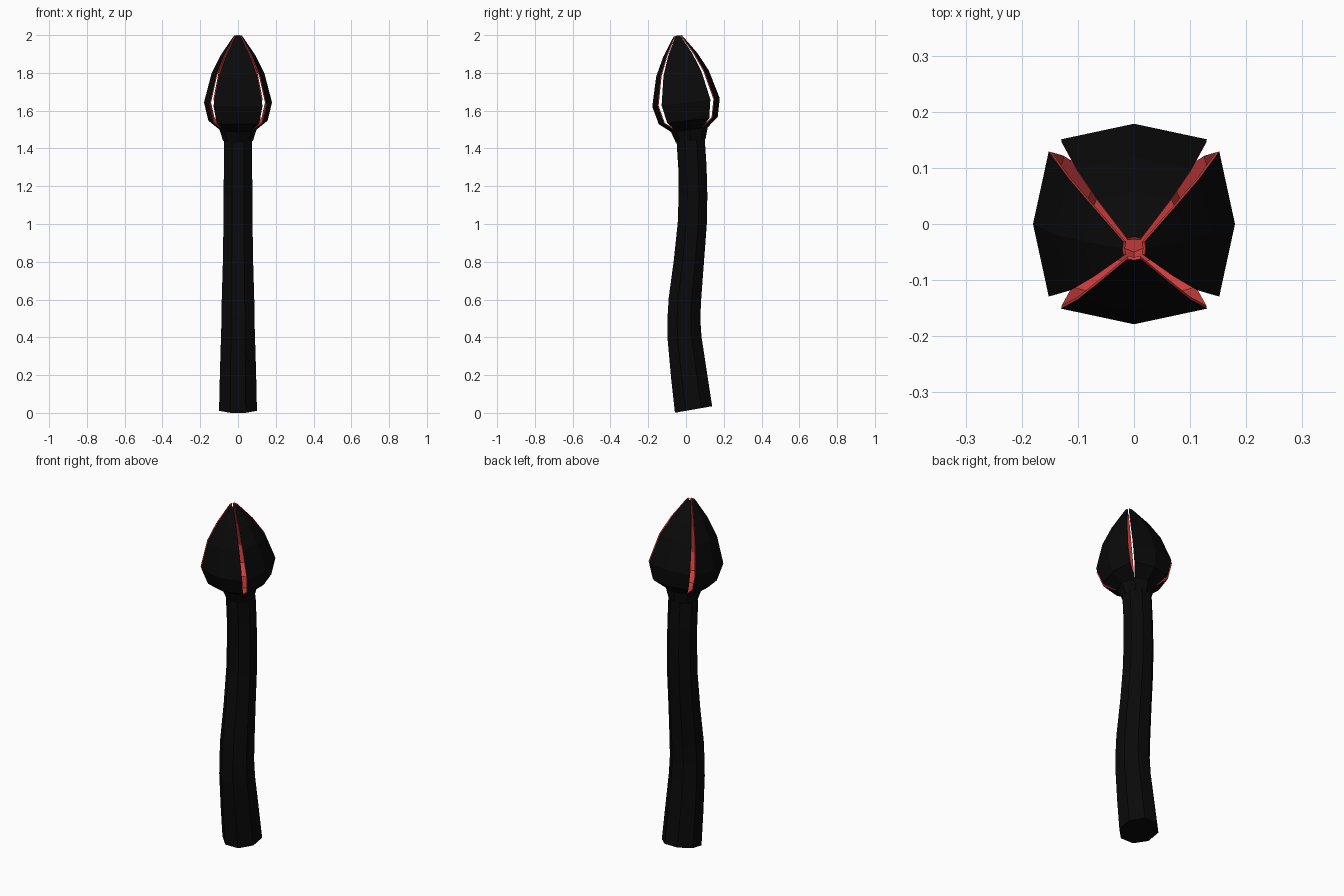
import bpy, bmesh, math
from mathutils import Matrix, Vector

if "Cube" in bpy.data.objects:
    bpy.data.objects.remove(bpy.data.objects["Cube"])


def material(name, rgb):
    m = bpy.data.materials.new(name)
    m.diffuse_color = (*rgb, 1)
    m.use_nodes = True
    m.node_tree.nodes["Principled BSDF"].inputs["Base Color"].default_value = m.diffuse_color
    return m


black = material("black", (0.003, 0.003, 0.003))
red = material("red", (0.6, 0.045, 0.045))


def frame(y, z, tilt):
    return Matrix.Translation((0, y, z)) @ Matrix.Rotation(math.radians(tilt), 4, 'X')


def finish(bm, name, mats):
    me = bpy.data.meshes.new(name)
    bm.to_mesh(me)
    bm.free()
    for m in mats:
        me.materials.append(m)
    ob = bpy.data.objects.new(name, me)
    bpy.context.collection.objects.link(ob)
    return ob


def ring(bm, mat, r, h=0.0, start=0.0):
    return [bm.verts.new(mat @ Vector((r * math.cos(start + i * math.pi / 4),
                                       r * math.sin(start + i * math.pi / 4), h)))
            for i in range(8)]


def bridge(bm, a, b):
    for i in range(8):
        j = (i + 1) % 8
        bm.faces.new((a[i], a[j], b[j], b[i]))


# Stem: octagonal tube along an S curve (y, z, half width, tilt)
path = [(0.04, 0.018, 0.1, 10), (0.016, 0.2, 0.096, 8), (-0.008, 0.4, 0.09, 3),
        (-0.011, 0.5, 0.087, -2), (-0.006, 0.6, 0.086, -5), (0.015, 0.8, 0.08, -6.5),
        (0.033, 1.0, 0.077, -4), (0.037, 1.15, 0.076, 0), (0.034, 1.3, 0.075, 3),
        (0.025, 1.44, 0.075, 7)]
bm = bmesh.new()
rings = [ring(bm, frame(y, z, t), w / math.cos(math.pi / 8), start=math.pi / 8)
         for y, z, w, t in path]
for a, b in zip(rings, rings[1:]):
    bridge(bm, a, b)
bm.faces.new(rings[0][::-1])
bm.faces.new(rings[-1])
finish(bm, "stem", [black])

# Bud: closed cup that splits into four petals, red on the inside
bud = frame(0.025, 1.44, 7)
bm = bmesh.new()
low = ring(bm, bud, 0.079)
cup = ring(bm, bud, 0.098, 0.06)
bridge(bm, low, cup)
bm.faces.new(low[::-1])

# Petal rows: height, middle distance, edge distance, edge half width
rows = [(0.108, 0.157, 0.130, 0.112), (0.205, 0.18, 0.152, 0.13),
        (0.36, 0.14, 0.117, 0.101), (0.46, 0.09, 0.075, 0.064),
        (0.5615, 0.021, 0.019, 0.012)]
for k in range(4):
    turn = bud @ Matrix.Rotation(k * math.pi / 2, 4, 'Z')
    prev = [cup[(2 * k + d) % 8] for d in (-1, 0, 1)]
    for h, mid, edge, half in rows:
        cur = [bm.verts.new(turn @ Vector(p))
               for p in ((edge, -half, h), (mid, 0, h), (edge, half, h))]
        for i in range(2):
            bm.faces.new((prev[i], prev[i + 1], cur[i + 1], cur[i]))
        prev = cur
petals = finish(bm, "bud_petals", [black, red])
shell = petals.modifiers.new("thickness", 'SOLIDIFY')
shell.thickness = 0.006
shell.offset = -1
shell.material_offset = 1
shell.material_offset_rim = 1
